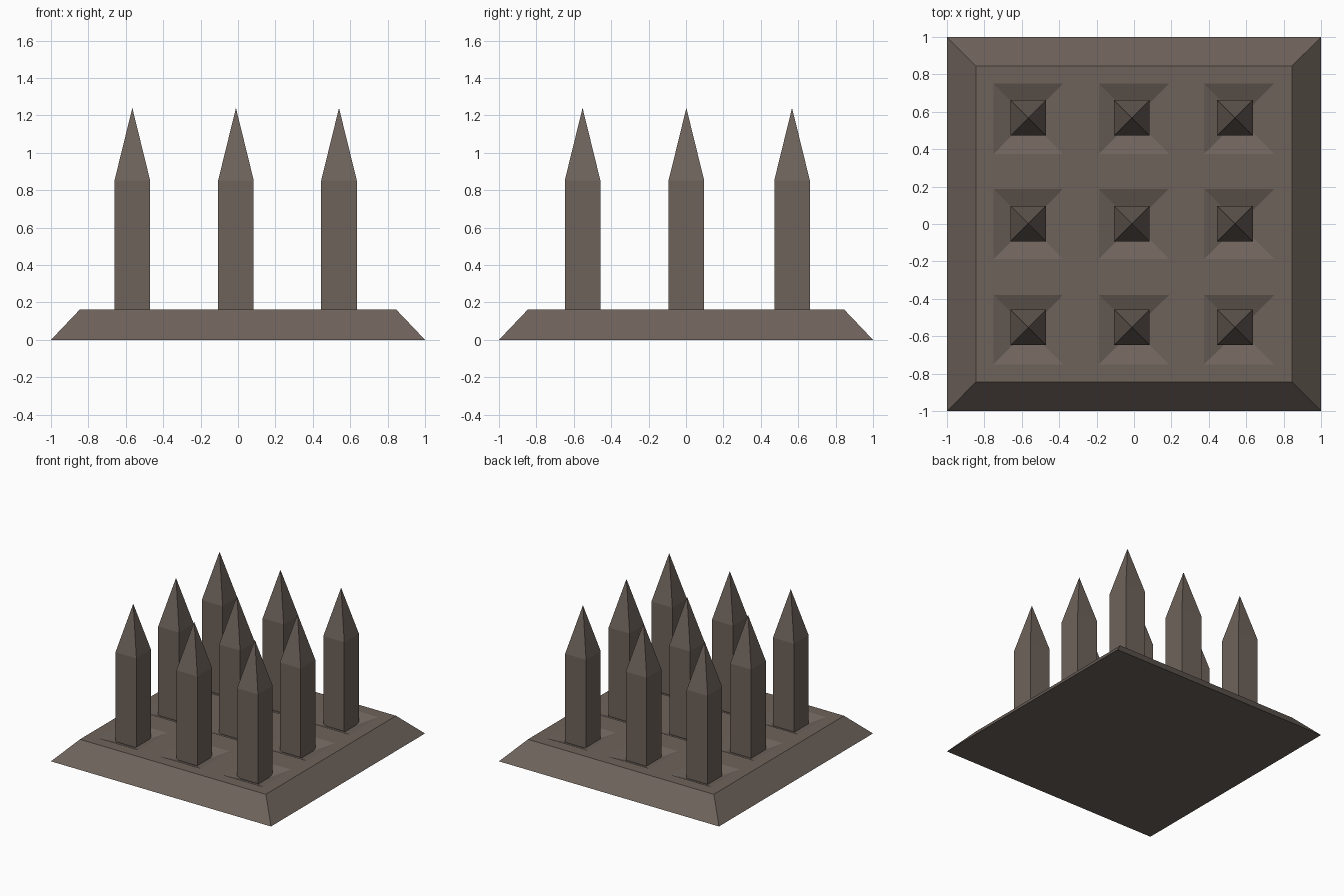
import bpy, bmesh

if "Cube" in bpy.data.objects:
    bpy.data.objects.remove(bpy.data.objects["Cube"])

stone = bpy.data.materials.new("dark_brown_stone")
stone.diffuse_color = (0.156, 0.124, 0.105, 1)
stone.use_nodes = True
stone.node_tree.nodes["Principled BSDF"].inputs["Base Color"].default_value = stone.diffuse_color

TOP = 0.163      # height of the plate's upper surface
RIM = 0.845      # half width of the upper surface
PIT = 0.08       # depth of the sockets at their centre


def finish(bm, name, location=(0, 0, 0)):
    bmesh.ops.remove_doubles(bm, verts=bm.verts, dist=1e-5)
    bmesh.ops.recalc_face_normals(bm, faces=bm.faces)
    me = bpy.data.meshes.new(name)
    bm.to_mesh(me)
    bm.free()
    me.materials.append(stone)
    ob = bpy.data.objects.new(name, me)
    ob.location = location
    bpy.context.collection.objects.link(ob)
    return ob


def square(bm, half, z):
    return [bm.verts.new((sx * half, sy * half, z))
            for sx, sy in ((-1, -1), (1, -1), (1, 1), (-1, 1))]


def bridge(bm, low, high):
    for i in range(4):
        j = (i + 1) % 4
        bm.faces.new((low[i], low[j], high[j], high[i]))


# Base plate: upper surface as a grid whose odd cells sink into pyramid sockets
bm = bmesh.new()
lines = [-RIM, -0.75, -0.38, -0.187, 0.187, 0.375, 0.75, RIM]
n = len(lines)
grid = [[bm.verts.new((x, y, TOP)) for y in lines] for x in lines]
sockets = []
for i in range(n - 1):
    for j in range(n - 1):
        f = bm.faces.new((grid[i][j], grid[i + 1][j],
                          grid[i + 1][j + 1], grid[i][j + 1]))
        if i % 2 and j % 2:
            sockets.append(f)

# Sloped sides follow the whole grid edge, then the underside
low = square(bm, 1.0, 0)
bm.faces.new(low[::-1])
edges = [[grid[i][0] for i in range(n)],
         [grid[-1][j] for j in range(n)],
         [grid[i][-1] for i in reversed(range(n))],
         [grid[0][j] for j in reversed(range(n))]]
for k, edge in enumerate(edges):
    bm.faces.new([low[k], low[(k + 1) % 4]] + edge[::-1])
for v in bmesh.ops.poke(bm, faces=sockets)["verts"]:
    v.co.z = TOP - PIT
finish(bm, "base_plate")

# Nine square spikes with pyramid tips standing in the sockets
for r, y in enumerate((-0.553, 0.002, 0.567)):
    for c, x in enumerate((-0.565, -0.011, 0.54)):
        bm = bmesh.new()
        foot = square(bm, 0.095, TOP - PIT)
        shoulder = square(bm, 0.095, 0.853)
        bm.faces.new(foot[::-1])
        bridge(bm, foot, shoulder)
        tip = bm.verts.new((0, 0, 1.24))
        for i in range(4):
            bm.faces.new((shoulder[i], shoulder[(i + 1) % 4], tip))
        finish(bm, f"spike_{r}_{c}", (x, y, 0))
